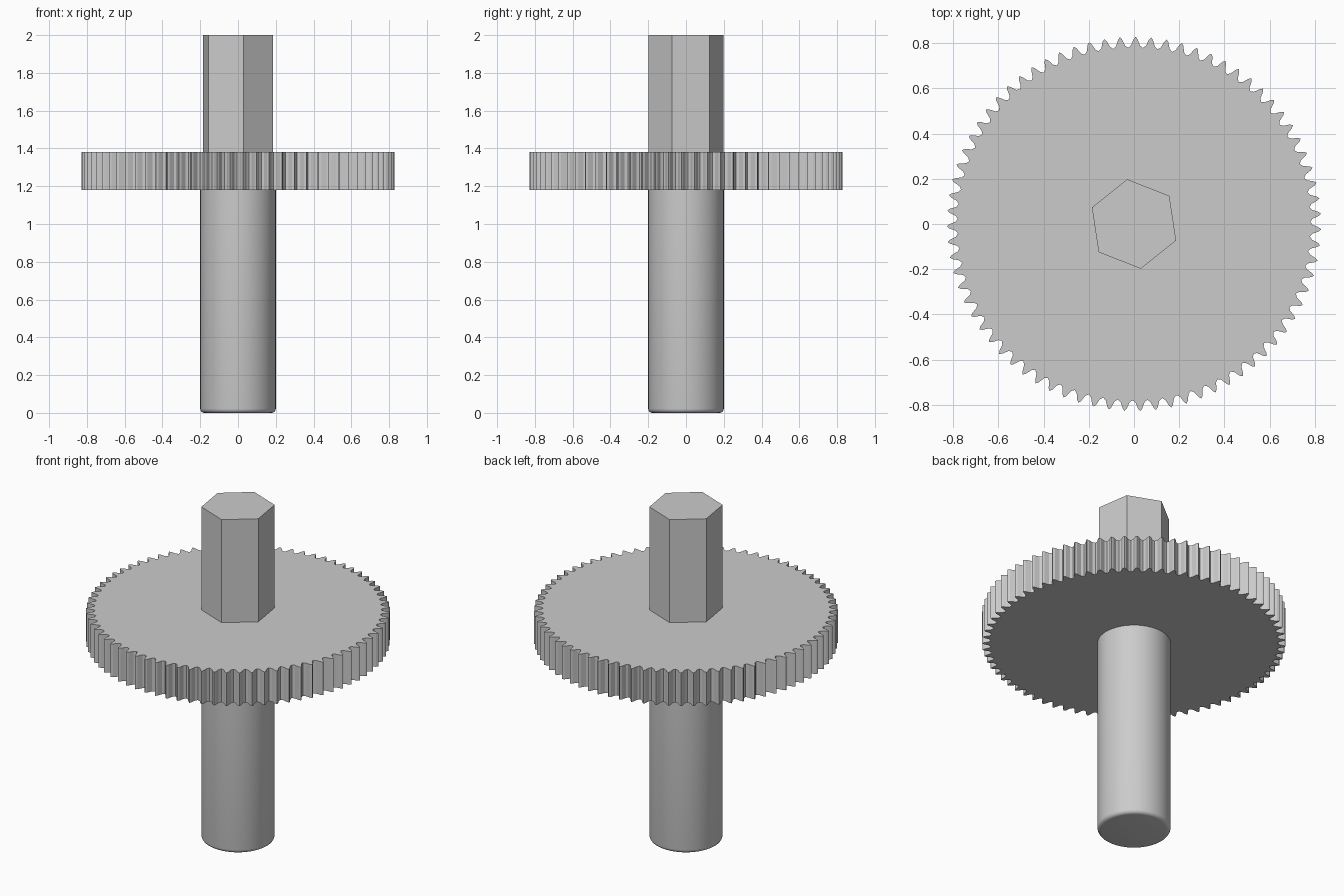
import bpy
import bmesh
from math import cos, sin, pi, radians

cube = bpy.data.objects.get("Cube")
if cube:
    bpy.data.objects.remove(cube, do_unlink=True)

grey = bpy.data.materials.new("plain_grey")
grey.use_nodes = True
grey.diffuse_color = (0.6, 0.6, 0.6, 1)
grey.node_tree.nodes["Principled BSDF"].inputs["Base Color"].default_value = (0.6, 0.6, 0.6, 1)


def polar(radius, angle):
    return radius * cos(angle), radius * sin(angle)


def prism(name, outline, bottom, top):
    """Extrude a closed outline from bottom to top."""
    bm = bmesh.new()
    base = bm.faces.new([bm.verts.new((x, y, bottom)) for x, y in outline])
    extruded = bmesh.ops.extrude_face_region(bm, geom=[base])["geom"]
    verts = [v for v in extruded if isinstance(v, bmesh.types.BMVert)]
    bmesh.ops.translate(bm, verts=verts, vec=(0, 0, top - bottom))
    bmesh.ops.recalc_face_normals(bm, faces=bm.faces)
    mesh = bpy.data.meshes.new(name)
    bm.to_mesh(mesh)
    bm.free()
    mesh.materials.append(grey)
    obj = bpy.data.objects.new(name, mesh)
    bpy.context.collection.objects.link(obj)
    return obj


def ring(radius, sides, start=0):
    return [polar(radius, start + 2 * pi * i / sides) for i in range(sides)]


# Round shaft with a softened lower rim
SHAFT_SIDES = 64
shaft = prism("round_shaft", ring(0.2, SHAFT_SIDES), 0, 1.18)
bm = bmesh.new()
bm.from_mesh(shaft.data)
rim = [e for e in bm.edges if all(v.co.z < 0.01 for v in e.verts)]
bmesh.ops.bevel(bm, geom=rim, offset=0.022, segments=4, profile=0.5, affect="EDGES")
bm.to_mesh(shaft.data)
bm.free()
bpy.ops.object.select_all(action="DESELECT")
shaft.select_set(True)
bpy.context.view_layer.objects.active = shaft
bpy.ops.object.shade_smooth_by_angle(angle=radians(40))

# Toothed wheel: one tooth profile (fraction of pitch, radius) repeated around
TEETH = 75
PITCH = 2 * pi / TEETH
TOOTH = [(-0.5, 0.78), (-0.3, 0.79), (-0.13, 0.818), (0, 0.828), (0.13, 0.818), (0.3, 0.79)]
first = pi / 2 - 0.1 * PITCH
outline = [polar(r, first + (i + f) * PITCH) for i in range(TEETH) for f, r in TOOTH]
prism("gear_wheel", outline, 1.18, 1.38)

# Hexagonal upper shaft
prism("hex_shaft", ring(0.2, 6, radians(38.6)), 1.38, 2)
